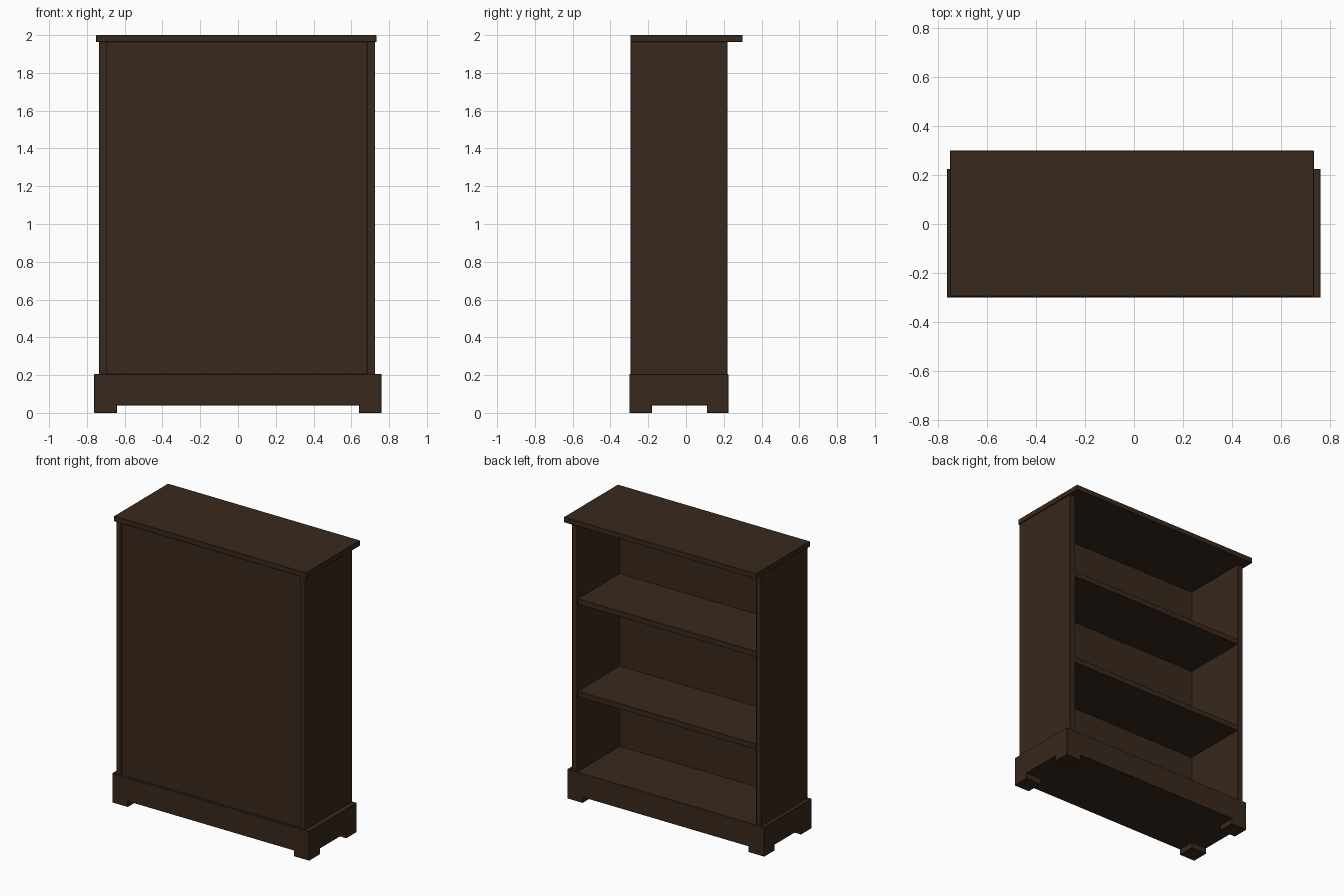
import bpy

if "Cube" in bpy.data.objects:
    bpy.data.objects.remove(bpy.data.objects["Cube"])

# Dark stained wood
wood = bpy.data.materials.new("dark_wood")
wood.diffuse_color = (0.04, 0.022, 0.012, 1)
wood.use_nodes = True
wood.node_tree.nodes["Principled BSDF"].inputs["Base Color"].default_value = wood.diffuse_color


def board(name, x, y, z):
    """Box spanning the given (min, max) ranges, with slightly eased edges."""
    bpy.ops.mesh.primitive_cube_add(size=1)
    ob = bpy.context.object
    ob.name = name
    ob.location = [(a + b) / 2 for a, b in (x, y, z)]
    ob.scale = [b - a for a, b in (x, y, z)]
    bpy.ops.object.transform_apply(location=False, rotation=False, scale=True)
    bev = ob.modifiers.new("eased_edges", 'BEVEL')
    bev.width = 0.002
    bev.segments = 1
    ob.data.materials.append(wood)
    return ob


# Plinth with four square feet
board("plinth", (-0.762, 0.76), (-0.30, 0.225), (0.04, 0.205))
for xn, xr in (("left", (-0.762, -0.64)), ("right", (0.64, 0.76))):
    for yn, yr in (("front", (-0.30, -0.18)), ("back", (0.11, 0.225))):
        board(f"{yn}_{xn}_foot", xr, yr, (0.0, 0.05))

# Upright sides
board("left_side", (-0.735, -0.695), (-0.294, 0.22), (0.20, 1.966))
board("right_side", (0.684, 0.726), (-0.294, 0.22), (0.20, 1.966))

# Closing panel, slightly set back between the sides
board("closing_panel", (-0.697, 0.686), (-0.285, -0.245), (0.20, 1.966))

# Shelves
for name, z in (("lower_shelf", 0.725), ("upper_shelf", 1.37)):
    board(name, (-0.697, 0.686), (-0.25, 0.215), (z, z + 0.04))

# Overhanging top
board("top_board", (-0.751, 0.733), (-0.295, 0.30), (1.963, 2.0))
